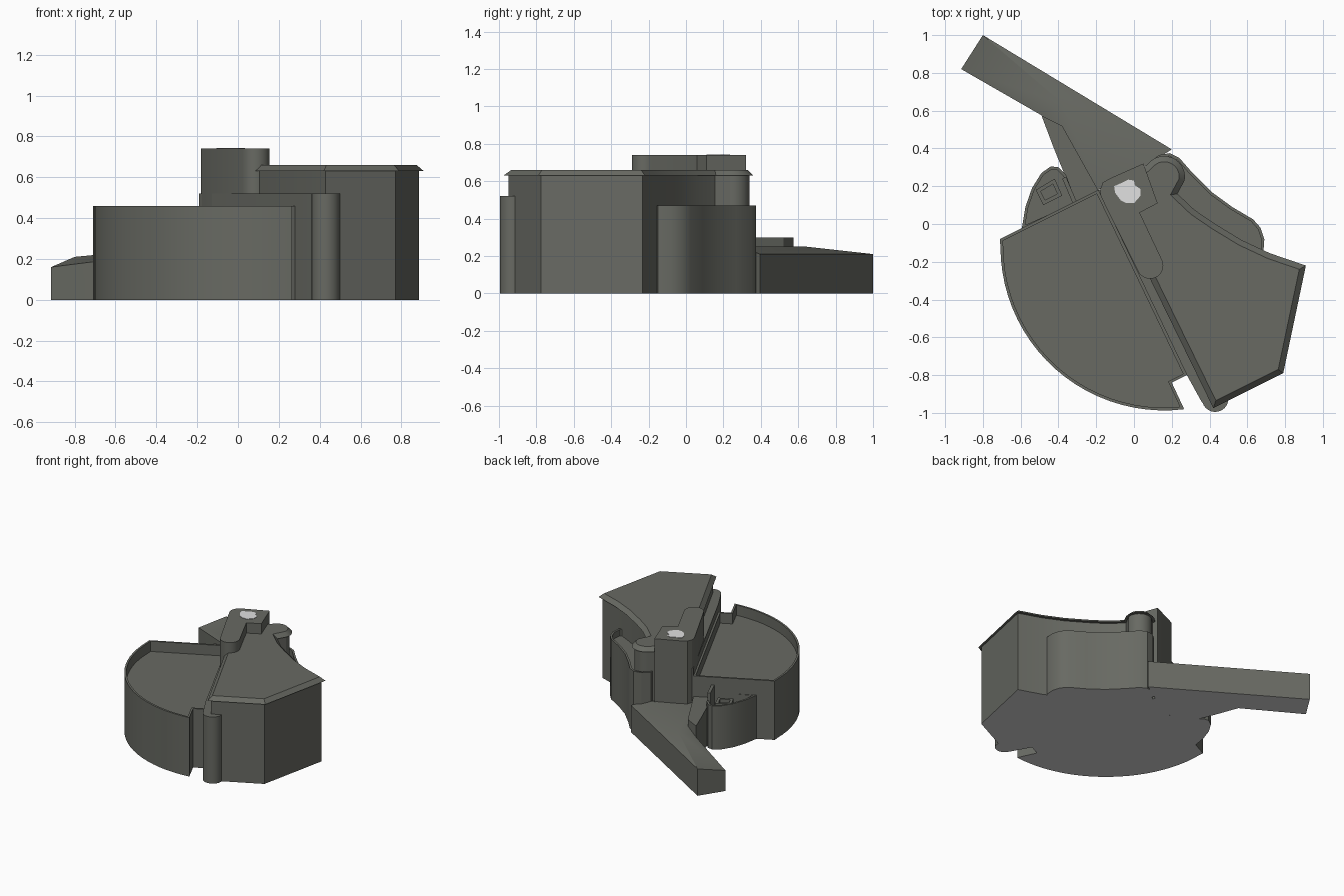
import bpy, bmesh
from math import cos, sin, radians
from mathutils import Vector

cube = bpy.data.objects.get("Cube")
if cube:
    bpy.data.objects.remove(cube)


def material(name, rgb):
    m = bpy.data.materials.new(name)
    m.use_nodes = True
    m.diffuse_color = (*rgb, 1)
    m.node_tree.nodes["Principled BSDF"].inputs["Base Color"].default_value = (*rgb, 1)
    return m


GREY = material("olive grey", (0.138, 0.143, 0.124))
LIGHT = material("pale grey", (0.75, 0.75, 0.75))
UNDER = material("underside grey", (0.65, 0.65, 0.65))


def arc(cx, cy, r, a0, a1, n):
    angles = [radians(a0 + (a1 - a0) * i / n) for i in range(n + 1)]
    return [(cx + r * cos(a), cy + r * sin(a)) for a in angles]


def inset(points, d):
    """Move every side of a counter-clockwise outline inward by d."""
    result = []
    for i, p in enumerate(points):
        a = (p - points[i - 1]).normalized()
        b = (points[(i + 1) % len(points)] - p).normalized()
        na, nb = Vector((-a.y, a.x)), Vector((-b.y, b.x))
        result.append(p + (na + nb) * d / max(0.4, 1 + na.dot(nb)))
    return result


def finish(name, bm, mat):
    """Close off the mesh; faces lying on the ground get the underside colour."""
    bm.normal_update()
    bmesh.ops.triangulate(bm, faces=[f for f in bm.faces if len(f.verts) > 4])
    bmesh.ops.recalc_face_normals(bm, faces=bm.faces)
    for f in bm.faces:
        if max(v.co.z for v in f.verts) < 0.001:
            f.material_index = 1
    mesh = bpy.data.meshes.new(name)
    bm.to_mesh(mesh)
    bm.free()
    mesh.materials.append(mat)
    mesh.materials.append(UNDER)
    obj = bpy.data.objects.new(name, mesh)
    bpy.context.collection.objects.link(obj)
    bpy.ops.object.select_all(action="DESELECT")
    obj.select_set(True)
    bpy.context.view_layer.objects.active = obj
    bpy.ops.object.shade_smooth_by_angle(angle=radians(25))


def loft(name, outline, rings, mat=GREY):
    """Skin an outline through rings of (inset, height), capped at both ends."""
    pts = [Vector(p) for p in outline]
    if sum(pts[i - 1].cross(p) for i, p in enumerate(pts)) < 0:
        pts.reverse()
    bm = bmesh.new()
    loops = [[bm.verts.new((p.x, p.y, z)) for p in inset(pts, d)] for d, z in rings]
    n = len(pts)
    for low, high in zip(loops, loops[1:]):
        for i in range(n):
            j = (i + 1) % n
            bm.faces.new((low[i], low[j], high[j], high[i]))
    bm.faces.new(loops[0][::-1])
    bm.faces.new(loops[-1])
    finish(name, bm, mat)


def prism(name, outline, top, bottom=0, mat=GREY):
    loft(name, outline, [(0, bottom), (0, top)], mat)


def tray(name, outline, top, floor, rim):
    loft(name, outline, [(0, 0), (0, top), (rim, top), (rim, floor)])


# Round tray with a notch in its front edge
tray("round_tray",
     [(-0.19, 0.18), (-0.71, -0.08)] + arc(0.16, -0.12, 0.867, 180, 277, 22)
     + [(0.2, -0.84), (0.28, -0.8)], 0.46, 0.38, 0.015)

# Dividing bar with a rounded end column
prism("dividing_bar", [(-0.19, 0.18), (0.28, -0.8), (0.36, -0.945), (0.43, -0.93), (-0.08, 0.2)], 0.52)
prism("bar_end_column", arc(0.43, -0.925, 0.07, 0, 345, 23), 0.52)

# Tall angular block with a flared, bevelled lip
loft("lipped_block",
     [(0.42, -0.975), (0.79, -0.79), (0.91, -0.22), (0.72, -0.155), (0.57, -0.085),
      (0.43, 0.0), (0.32, 0.075), (0.23, 0.16)]
     + arc(0.16, 0.25, 0.11, -10, 125, 10)
     + [(0.0, 0.25), (0.0, 0.05), (0.08, -0.28)],
     [(0.02, 0), (0.02, 0.63), (0, 0.63), (0.03, 0.66)])

# Curved shoulder behind the block
tray("rear_shoulder",
     [(0.08, 0.32), (0.13, 0.365), (0.19, 0.375), (0.24, 0.35), (0.31, 0.27),
      (0.41, 0.17), (0.52, 0.09), (0.63, 0.025), (0.67, -0.02), (0.69, -0.08),
      (0.685, -0.15), (0.6, -0.2), (0.4, -0.1), (0.1, 0.1)], 0.47, 0.42, 0.015)

# Tall key-shaped post and its pale spot
prism("key_post",
      arc(0.085, -0.22, 0.07, 205, 385, 14)
      + [(0.03, 0.06), (0.125, 0.11), (0.05, 0.32), (-0.12, 0.245), (-0.165, 0.22),
         (-0.18, 0.18), (-0.175, 0.145)], 0.74)
prism("pale_spot",
      [(-0.105, 0.2), (-0.1, 0.165), (-0.07, 0.125), (-0.04, 0.11), (0.0, 0.11),
       (0.035, 0.15), (0.035, 0.185), (0.005, 0.205), (0.0, 0.23), (-0.03, 0.235),
       (-0.06, 0.22)], 0.743, 0.738, LIGHT)

# Long sloping arm, raised to a peak near its root
arm_top = [(-0.8, 1.0, 0.21), (-0.915, 0.82, 0.16), (-0.48, 0.57, 0.215), (-0.38, 0.52, 0.25),
           (-0.19, 0.18, 0.25), (0.05, 0.3, 0.25), (0.2, 0.395, 0.21)]
bm = bmesh.new()
top = [bm.verts.new(p) for p in arm_top]
base = [bm.verts.new((x, y, 0)) for x, y, z in arm_top]
peak = bm.verts.new((-0.38, 0.64, 0.25))
for i in range(len(top)):
    bm.faces.new((top[i - 1], top[i], base[i], base[i - 1]))
    bm.faces.new((top[i - 1], top[i], peak))
bm.faces.new(base)
finish("sloping_arm", bm, GREY)
prism("arm_root", [(-0.49, 0.575), (-0.38, 0.52), (-0.19, 0.18), (-0.3, 0.1), (-0.42, 0.39)], 0.3)

# Low side pocket with a hollow socket and a thin fin
tray("side_pocket",
     [(-0.3, 0.1), (-0.36, 0.26), (-0.4, 0.3), (-0.44, 0.305), (-0.49, 0.27),
      (-0.54, 0.19), (-0.575, 0.09), (-0.595, -0.03)], 0.34, 0.24, 0.015)
tray("socket", [(-0.52, 0.18), (-0.48, 0.1), (-0.38, 0.15), (-0.42, 0.24)], 0.33, 0.06, 0.02)
prism("pocket_fin", [(-0.38, 0.24), (-0.32, 0.1), (-0.3, 0.11), (-0.36, 0.25)], 0.4)
